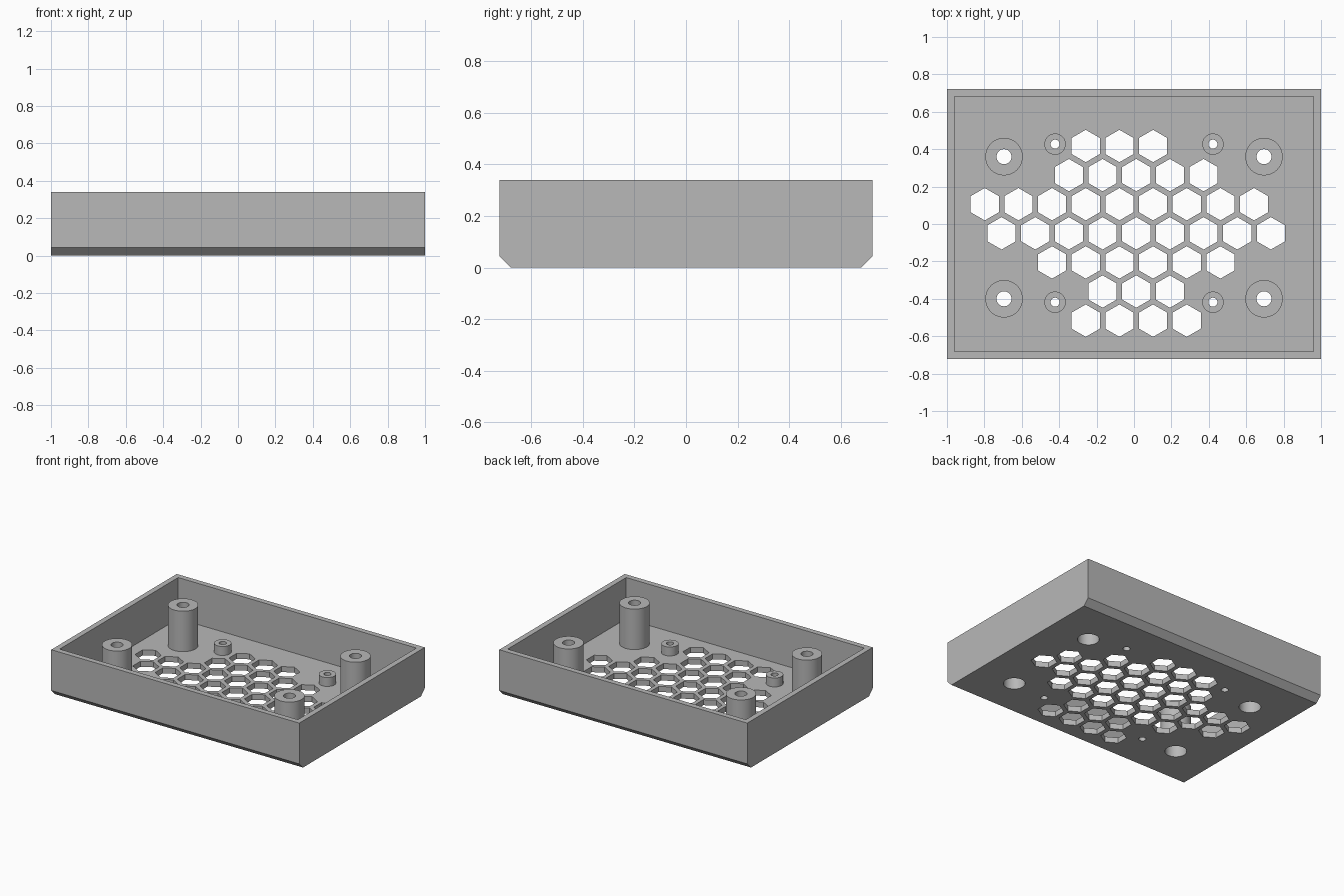
import bpy, bmesh, math

if "Cube" in bpy.data.objects:
    bpy.data.objects.remove(bpy.data.objects["Cube"])

X, Y, H = 1.0, 0.7225, 0.34      # half width, half depth, height
WALL, FLOOR, CH = 0.04, 0.04, 0.043
SEG = 48

grey = bpy.data.materials.new("light grey plastic")
grey.diffuse_color = (0.48, 0.48, 0.48, 1)
grey.use_nodes = True
grey.node_tree.nodes["Principled BSDF"].inputs["Base Color"].default_value = grey.diffuse_color


def make(name, bm):
    bmesh.ops.recalc_face_normals(bm, faces=bm.faces)
    me = bpy.data.meshes.new(name)
    bm.to_mesh(me)
    bm.free()
    me.materials.append(grey)
    ob = bpy.data.objects.new(name, me)
    bpy.context.collection.objects.link(ob)
    return ob


def prism(bm, ring, offset):
    """Extrude a closed ring of points along an offset vector."""
    a = [bm.verts.new(p) for p in ring]
    b = [bm.verts.new([p[i] + offset[i] for i in range(3)]) for p in ring]
    bm.faces.new(a)
    bm.faces.new(b)
    for i in range(len(a)):
        j = (i + 1) % len(a)
        bm.faces.new((a[i], a[j], b[j], b[i]))


def circle(x, y, z, r, n, start=0.0):
    return [(x + r * math.cos(start + 2 * math.pi * i / n),
             y + r * math.sin(start + 2 * math.pi * i / n), z) for i in range(n)]


def cut(ob, cutter):
    """Subtract the cutter and remove it."""
    mod = ob.modifiers.new("cut", 'BOOLEAN')
    mod.operation, mod.solver, mod.object = 'DIFFERENCE', 'EXACT', cutter
    bpy.context.view_layer.objects.active = ob
    bpy.ops.object.modifier_apply(modifier=mod.name)
    bpy.data.objects.remove(cutter)


# Post positions
tall = [(sx * 0.695, y) for sx in (-1, 1) for y in (0.36, -0.40)]
short = [(sx * 0.422, y) for sx in (-1, 1) for y in (0.427, -0.418)]
BORE, PIN = 0.072, 0.024

# Tray body: side profile with chamfered lower edges, run along x
bm = bmesh.new()
side = [(-Y + CH, 0), (Y - CH, 0), (Y, CH), (Y, H), (-Y, H), (-Y, CH)]
prism(bm, [(-X, y, z) for y, z in side], (2 * X, 0, 0))
tray = make("tray", bm)

# Hollow inside
bm = bmesh.new()
ix, iy = X - WALL, Y - WALL
prism(bm, [(-ix, -iy, FLOOR), (ix, -iy, FLOOR), (ix, iy, FLOOR), (-ix, iy, FLOOR)], (0, 0, 1))
cut(tray, make("hollow_cutter", bm))

# Honeycomb vent (first x, row y, count) and screw holes through the floor
bm = bmesh.new()
rows = [(-0.258, 3), (-0.348, 5), (-0.798, 9), (-0.708, 9), (-0.438, 6), (-0.168, 3), (-0.258, 4)]
for r, (x0, count) in enumerate(rows):
    for i in range(count):
        prism(bm, circle(x0 + 0.18 * i, 0.417 - 0.1556 * r, -0.1, 0.0866, 6, math.pi / 6), (0, 0, 0.2))
for pts, rad in ((tall, BORE), (short, PIN)):
    for x, y in pts:
        prism(bm, circle(x, y, -0.1, rad, SEG), (0, 0, 0.2))
cut(tray, make("vent_cutter", bm))


def post(name, x, y, profile):
    """Turn a (radius, z) profile around a vertical axis."""
    bm = bmesh.new()
    rings = [[bm.verts.new(p) for p in circle(x, y, z, r, SEG)] for r, z in profile]
    for a, b in zip(rings, rings[1:]):
        for i in range(SEG):
            j = (i + 1) % SEG
            bm.faces.new((a[i], a[j], b[j], b[i]))
    if len(profile) > 2:
        a, b = rings[-1], rings[0]
        for i in range(SEG):
            j = (i + 1) % SEG
            bm.faces.new((a[i], a[j], b[j], b[i]))
    return make(name, bm)


# Tall screw posts with a wide bore from below, short hollow pegs
parts = [tray]
for i, (x, y) in enumerate(tall):
    parts.append(post(f"screw_post_{i + 1}", x, y, [
        (0.1, FLOOR), (0.1, 0.335), (0.04, 0.335), (0.04, 0.24), (BORE, 0.24), (BORE, FLOOR)]))
for i, (x, y) in enumerate(short):
    parts.append(post(f"short_peg_{i + 1}", x, y, [
        (0.057, FLOOR), (0.057, 0.105), (PIN, 0.105), (PIN, FLOOR)]))

# Smooth round walls, keep edges sharp
bpy.ops.object.select_all(action='DESELECT')
for ob in parts:
    ob.select_set(True)
bpy.context.view_layer.objects.active = tray
bpy.ops.object.shade_smooth_by_angle(angle=math.radians(30))
